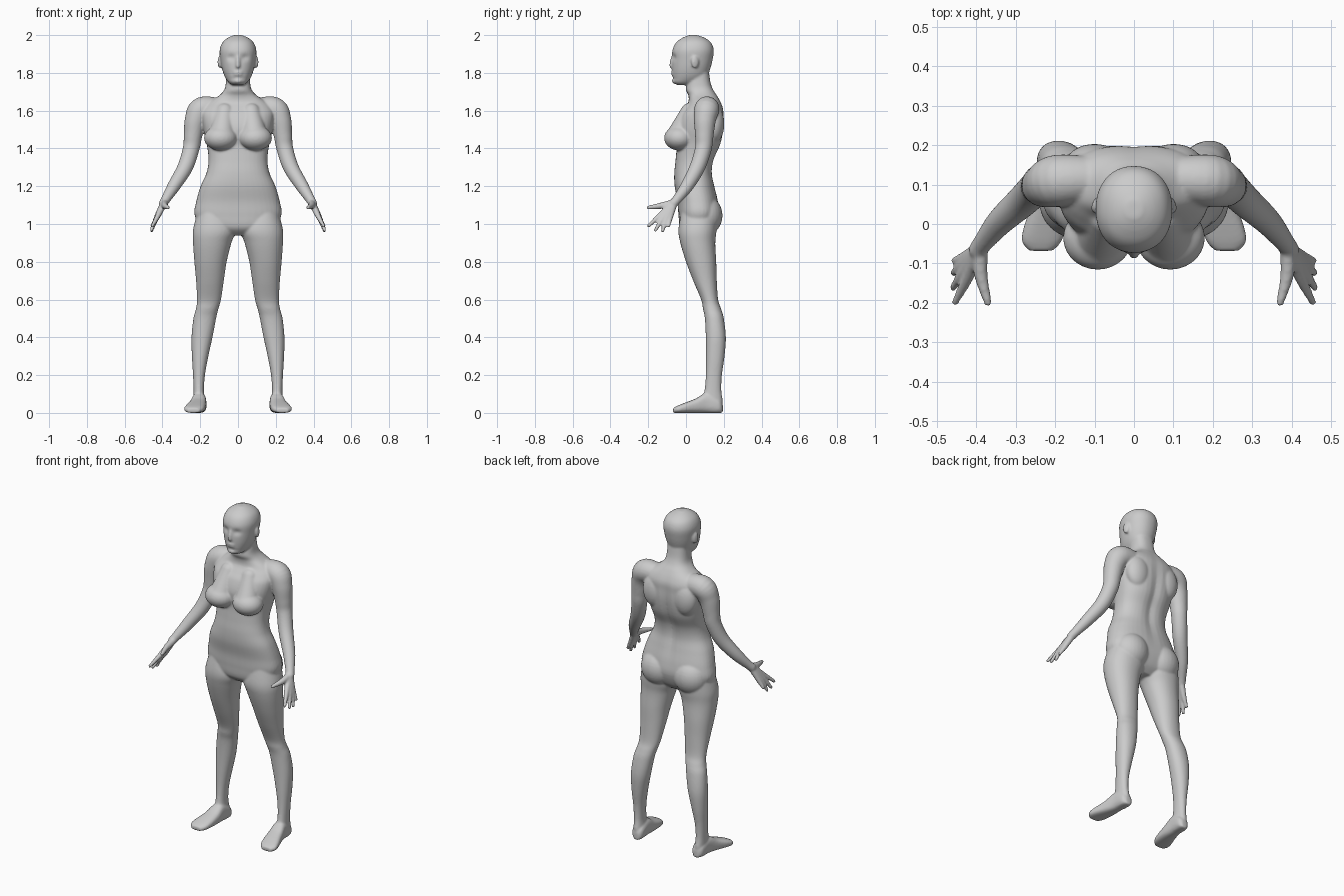
import bpy, bmesh, math
from mathutils import Vector, Matrix

if "Cube" in bpy.data.objects:
    bpy.data.objects.remove(bpy.data.objects["Cube"])

bm = bmesh.new()
SEGS = 40


def spline(rows, steps=6):
    """Catmull-Rom interpolation of rows of numbers."""
    out, n = [], len(rows)
    for i in range(n - 1):
        a, b, c, d = (rows[max(0, min(n - 1, i + k))] for k in (-1, 0, 1, 2))
        for j in range(steps):
            t = j / steps
            out.append([0.5 * (2 * q + (r - p) * t + (2 * p - 5 * q + 4 * r - s) * t * t
                               + (3 * q - p - 3 * r + s) * t ** 3)
                        for p, q, r, s in zip(a, b, c, d)])
    out.append(list(rows[-1]))
    return out


def skin(rings):
    """Closed surface through rings of points."""
    vr = [[bm.verts.new(p) for p in ring] for ring in rings]
    n = len(vr[0])
    for r0, r1 in zip(vr, vr[1:]):
        for i in range(n):
            bm.faces.new((r0[i], r0[(i + 1) % n], r1[(i + 1) % n], r1[i]))
    bm.faces.new(vr[0][::-1])
    bm.faces.new(vr[-1])


def circle(power=2.0):
    for i in range(SEGS):
        a = 2 * math.pi * i / SEGS
        c, s = math.cos(a), math.sin(a)
        yield (math.copysign(abs(c) ** (2 / power), c), math.copysign(abs(s) ** (2 / power), s))


def stack(rows, power=2.0, side=1, shape=None):
    """Horizontal sections: z, x min, x max, y front, y back."""
    rings = []
    for z, x0, x1, y0, y1 in spline(rows):
        ring = [Vector((side * ((x0 + x1) / 2 + (x1 - x0) / 2 * c),
                        (y0 + y1) / 2 + (y1 - y0) / 2 * s, z)) for c, s in circle(power)]
        rings.append([shape(p) for p in ring] if shape else ring)
    skin(rings)


def ball(loc, size):
    m = Matrix.Translation(loc) @ Matrix.Diagonal((*size, 1))
    bmesh.ops.create_uvsphere(bm, u_segments=28, v_segments=18, radius=1, matrix=m)


def tube(points, side=1):
    """Round limb through x, y, z, radius with rounded ends."""
    pts = spline([(side * x, y, z, r) for x, y, z, r in points])
    rings = []
    for i, p in enumerate(pts):
        d = Vector(pts[min(i + 1, len(pts) - 1)][:3]) - Vector(pts[max(i - 1, 0)][:3])
        u = d.cross(Vector((0.3, 1, 0.1))).normalized()
        v = d.cross(u).normalized()
        rings.append([Vector(p[:3]) + p[3] * (c * u + s * v) for c, s in circle()])
    skin(rings)
    for p in (pts[0], pts[-1]):
        ball(p[:3], (p[3],) * 3)


def bump(v, centre, width):
    return math.exp(-((v - centre) / width) ** 2)


def spine(p):
    if p.y > 0.08:
        p.y -= 0.014 * bump(p.x, 0, 0.03) * bump(p.z, 1.38, 0.2)
    return p


def face(p):
    if p.y < 0.0:
        p.y += 0.011 * bump(abs(p.x), 0.036, 0.02) * bump(p.z, 1.882, 0.016)
        p.y += 0.006 * bump(p.z, 1.768, 0.008) * bump(p.x, 0, 0.04)
    return p


# torso and neck
torso = [(0.94, .08, .01, .11), (0.98, .19, -.03, .15), (1.05, .23, -.04, .175),
         (1.12, .221, -.045, .17), (1.20, .198, -.06, .152), (1.27, .167, -.062, .14),
         (1.34, .156, -.055, .15), (1.42, .165, -.05, .185), (1.50, .182, -.06, .2),
         (1.57, .192, -.04, .2), (1.61, .185, -.012, .198), (1.645, .155, .012, .185),
         (1.68, .10, .013, .165), (1.71, .073, .0, .145), (1.75, .064, .005, .13),
         (1.82, .06, .02, .12)]
stack([(z, -w, w, f, b) for z, w, f, b in torso], 2.4, shape=spine)

# head
head = [(1.735, .028, -.045, .03), (1.75, .05, -.068, .07), (1.78, .07, -.071, .11),
        (1.82, .084, -.074, .128), (1.87, .093, -.074, .141), (1.92, .097, -.072, .147),
        (1.96, .083, -.053, .133), (1.985, .055, -.02, .1), (2.0, .02, .015, .06)]
stack([(z, -w, w, f, b) for z, w, f, b in head], 2.15, shape=face)

# nose and lips
tube([(0, -.066, 1.892, .009), (0, -.074, 1.862, .011), (0, -.076, 1.838, .013)])
ball((0, -.070, 1.804, ), (.026, .009, .007))
ball((0, -.069, 1.791), (.023, .009, .007))
ball((0, -.062, 1.757), (.022, .013, .013))

leg = [(1.06, .04, .215, -.025, .165), (.97, .012, .238, -.04, .162),
       (.90, .035, .238, -.03, .155), (.8, .06, .231, 0, .16), (.7, .075, .222, .038, .163),
       (.6, .09, .217, .08, .17), (.55, .104, .223, .09, .186), (.5, .116, .236, .1, .2),
       (.4, .135, .246, .105, .211), (.3, .157, .244, .106, .204), (.2, .175, .238, .105, .19),
       (.12, .18, .235, .098, .187), (.06, .175, .235, .08, .194), (.003, .18, .23, .1, .188)]
arm = [(.09, .115, 1.61, .055), (.19, .11, 1.607, .066), (.224, .10, 1.55, .058),
       (.238, .097, 1.47, .049), (.248, .092, 1.4, .044), (.28, .06, 1.3, .041),
       (.34, .005, 1.2, .034), (.383, -.048, 1.13, .025), (.395, -.065, 1.11, .024)]
# knuckle and tip of each finger
fingers = [((.422, -.137, 1.047), (.453, -.198, .99)), ((.43, -.12, 1.036), (.459, -.162, .967)),
           ((.432, -.102, 1.032), (.458, -.124, .963)), ((.428, -.083, 1.036), (.455, -.092, .99))]
# foot sections along y: y, centre x, half width, top
foot = [(.195, .2, .015, .045), (.175, .202, .034, .075), (.11, .206, .038, .105),
        (.05, .214, .046, .075), (-.01, .227, .053, .052), (-.045, .234, .05, .038),
        (-.068, .236, .03, .026)]

for s in (1, -1):
    # legs
    stack(leg, 2.15, s)
    # feet
    skin([[(s * (x + w * c), y, max(0, h / 2 + h / 2 * k)) for c, k in circle(2.7)]
          for y, x, w, h in spline(foot)])
    # buttocks
    ball((s * .108, .103, 1.045), (.105, .09, .105))
    # breasts
    ball((s * .092, -.035, 1.455), (.088, .081, .066))
    tube([(.07, .02, 1.59, .05), (.085, -.03, 1.47, .07)], s)
    # shoulder blades
    ball((s * .1, .15, 1.53), (.075, .053, .1))
    # arms
    tube(arm, s)
    # hands
    for k, t in fingers:
        tube([(.39, -.062, 1.115, .019), (*k, .0145), (*t, .009)], s)
    tube([(.39, -.07, 1.11, .02), (.388, -.13, 1.097, .017), (.37, -.2, 1.087, .010)], s)
    # ears
    m = Matrix.Translation((s * .097, .048, 1.857)) @ Matrix.Rotation(s * .3, 4, 'Z')
    bmesh.ops.create_uvsphere(bm, u_segments=20, v_segments=14, radius=1,
                              matrix=m @ Matrix.Diagonal((.01, .021, .033, 1)))

bmesh.ops.recalc_face_normals(bm, faces=bm.faces)
mesh = bpy.data.meshes.new("body")
bm.to_mesh(mesh)
bm.free()
body = bpy.data.objects.new("body", mesh)
bpy.context.collection.objects.link(body)

# fuse all parts into one smooth skin
fuse = body.modifiers.new("fuse", 'REMESH')
fuse.mode = 'VOXEL'
fuse.voxel_size = 0.006
fuse.use_smooth_shade = True
soft = body.modifiers.new("soften", 'SMOOTH')
soft.factor = 0.5
soft.iterations = 5

bpy.context.view_layer.objects.active = body
body.select_set(True)
bpy.ops.object.convert(target='MESH')
bpy.ops.object.shade_smooth()

grey = bpy.data.materials.new("plain grey")
grey.diffuse_color = (0.6, 0.6, 0.6, 1)
grey.use_nodes = True
grey.node_tree.nodes["Principled BSDF"].inputs["Base Color"].default_value = grey.diffuse_color
body.data.materials.clear()
body.data.materials.append(grey)
